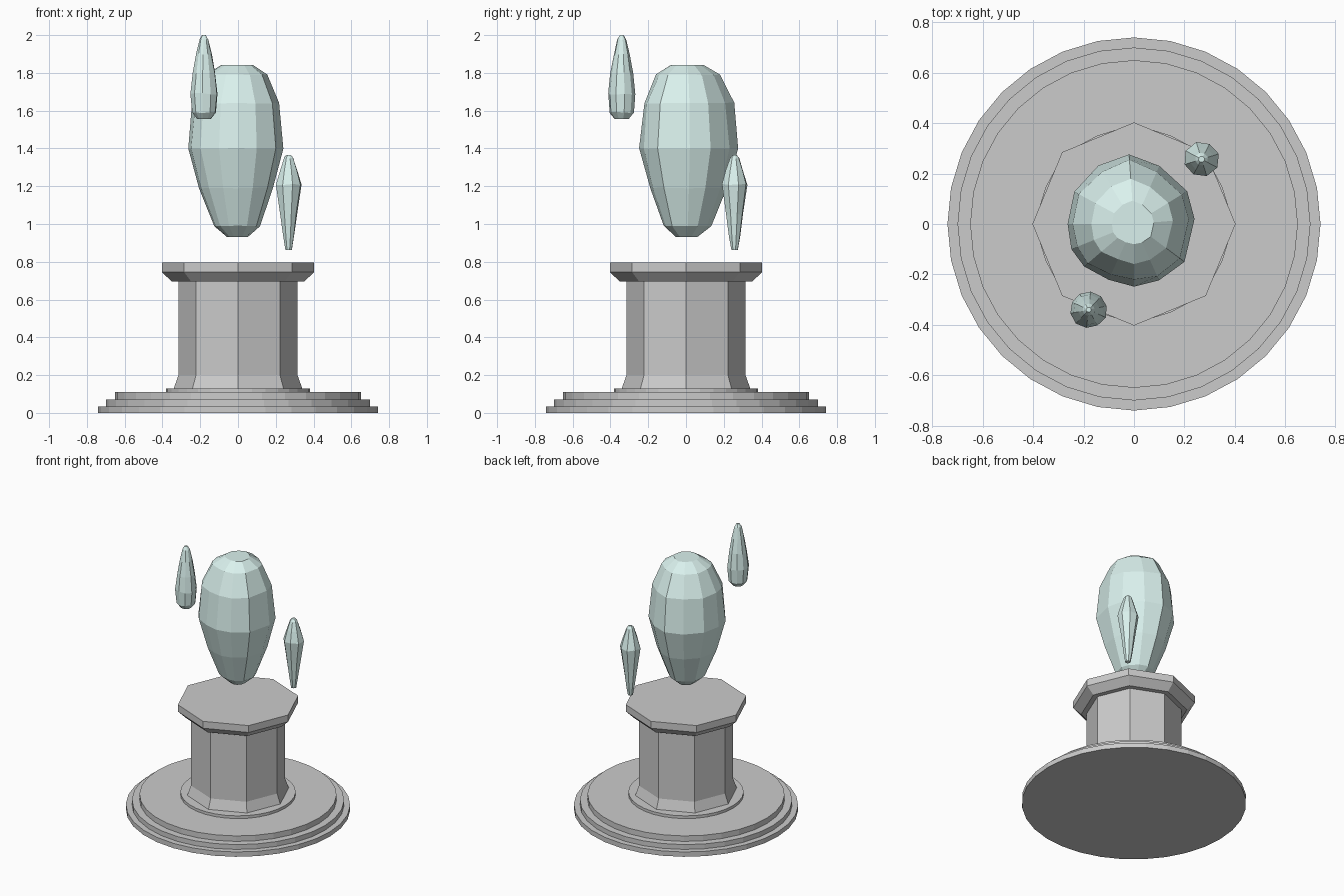
import bpy, bmesh, math, random

if "Cube" in bpy.data.objects:
    bpy.data.objects.remove(bpy.data.objects["Cube"])

random.seed(4)
crystal_mat = bpy.data.materials.new("pale_crystal")
crystal_mat.diffuse_color = (0.70, 0.88, 0.85, 1)
crystal_mat.use_nodes = True
crystal_mat.node_tree.nodes["Principled BSDF"].inputs["Base Color"].default_value = crystal_mat.diffuse_color


def circle(n, start=0.0):
    return [(math.cos(start + 2 * math.pi * i / n), math.sin(start + 2 * math.pi * i / n))
            for i in range(n)]


def stack(name, section, levels, center=(0, 0), mat=None, jitter=0.0):
    """Loft a section through levels of (scale, z), capped at both ends."""
    bm = bmesh.new()
    rings = []
    for k, (s, z) in enumerate(levels):
        inner = 0 < k < len(levels) - 1
        ring = []
        for x, y in section:
            r = s * (1 + random.uniform(-jitter, jitter))
            dz = random.uniform(-jitter, jitter) * 0.15 if inner else 0
            ring.append(bm.verts.new((center[0] + x * r, center[1] + y * r, z + dz)))
        rings.append(ring)
    n = len(section)
    for a, b in zip(rings, rings[1:]):
        for i in range(n):
            j = (i + 1) % n
            bm.faces.new((a[i], a[j], b[j], b[i]))
    bm.faces.new(rings[0][::-1])
    bm.faces.new(rings[-1])
    bmesh.ops.recalc_face_normals(bm, faces=bm.faces)
    me = bpy.data.meshes.new(name)
    bm.to_mesh(me)
    bm.free()
    ob = bpy.data.objects.new(name, me)
    bpy.context.collection.objects.link(ob)
    if mat:
        me.materials.append(mat)
    return ob


# Stepped round base
stack("stepped_base", circle(32),
      [(0.74, 0), (0.74, 0.035), (0.70, 0.035), (0.70, 0.07), (0.65, 0.07),
       (0.65, 0.11), (0.38, 0.11), (0.38, 0.13)])

# Octagonal pedestal with flared foot and cap
stack("pedestal", circle(8),
      [(0.34, 0.13), (0.315, 0.20), (0.315, 0.695), (0.35, 0.695),
       (0.403, 0.745), (0.403, 0.795)])

# Large floating crystal, slightly irregular outline (counter-clockwise from +x)
outline = [(0.24, 0.02), (0.21, 0.13), (0.10, 0.23), (-0.02, 0.28), (-0.14, 0.23),
           (-0.24, 0.13), (-0.265, 0), (-0.25, -0.10), (-0.20, -0.17),
           (-0.10, -0.22), (0, -0.245), (0.10, -0.225), (0.20, -0.15)]
stack("large_crystal", outline,
      [(0.22, 0.932), (0.48, 0.99), (0.78, 1.19), (1.0, 1.40), (0.91, 1.64),
       (0.64, 1.79), (0.33, 1.842)], mat=crystal_mat, jitter=0.015)

# Upper shard
stack("upper_shard", circle(10, 0.2),
      [(0.038, 1.557), (0.064, 1.59), (0.073, 1.69), (0.061, 1.80), (0.042, 1.90),
       (0.024, 1.975), (0.010, 2.0)], (-0.18, -0.34), crystal_mat, 0.03)

# Lower shard
stack("lower_shard", circle(8, 0.3),
      [(0.018, 0.863), (0.030, 0.93), (0.046, 1.05), (0.070, 1.21), (0.048, 1.285),
       (0.026, 1.35), (0.012, 1.365)], (0.268, 0.257), crystal_mat, 0.03)
